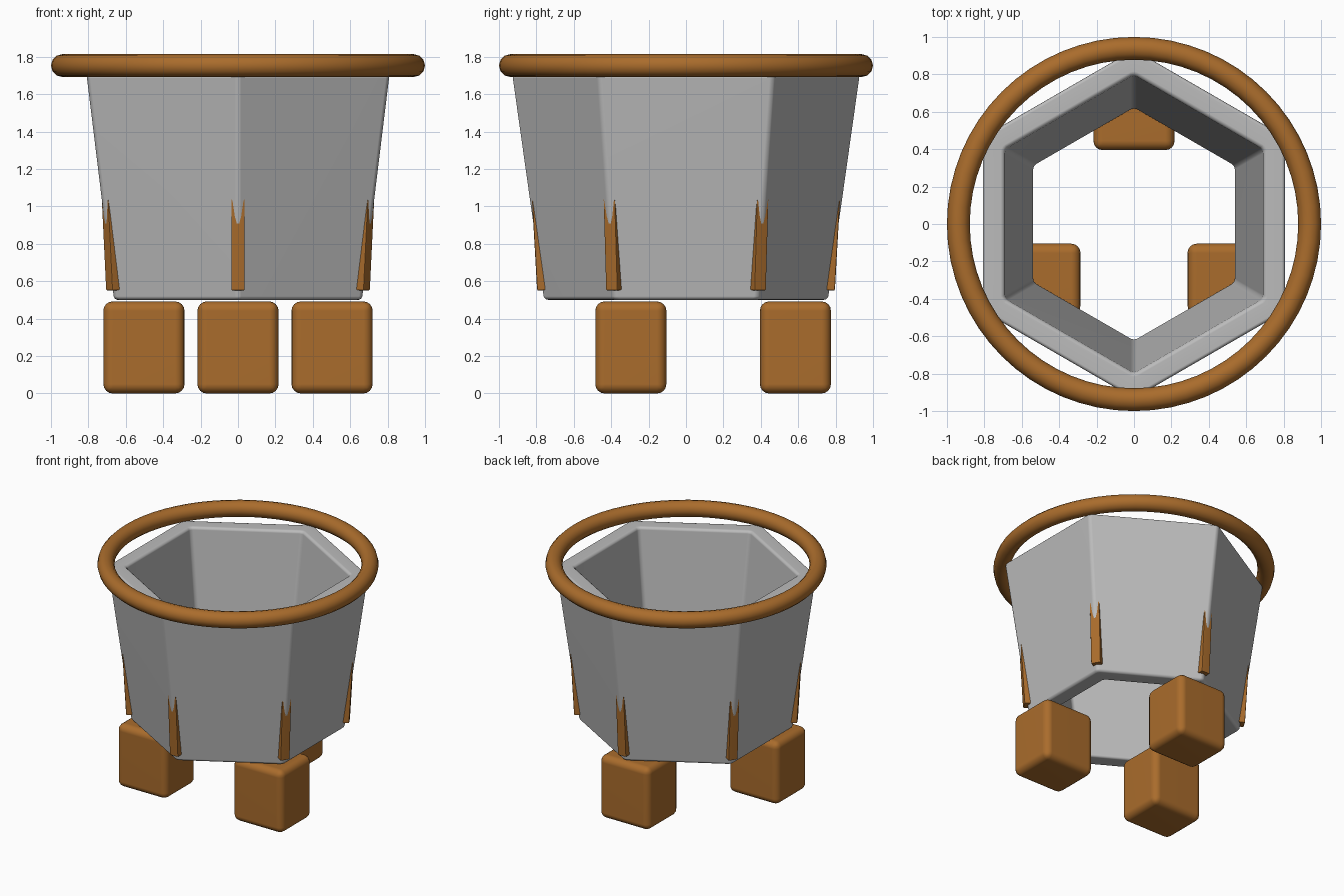
import bpy, bmesh
from math import pi, cos, sin, radians
from mathutils import Matrix, Vector

cube = bpy.data.objects.get("Cube")
if cube:
    bpy.data.objects.remove(cube, do_unlink=True)


def material(name, color):
    m = bpy.data.materials.new(name)
    m.use_nodes = True
    m.diffuse_color = color
    m.node_tree.nodes["Principled BSDF"].inputs["Base Color"].default_value = color
    return m


wood = material("warm wood", (0.40, 0.15, 0.025, 1))
stone = material("grey stone", (0.50, 0.50, 0.50, 1))


def finish(bm, name, mat, bevel=0, segments=3):
    """Round the edges, smooth the shading and link the part."""
    if bevel:
        bmesh.ops.bevel(bm, geom=bm.edges[:], offset=bevel, segments=segments,
                        profile=0.5, affect='EDGES', clamp_overlap=True)
    bmesh.ops.recalc_face_normals(bm, faces=bm.faces)
    mesh = bpy.data.meshes.new(name)
    bm.to_mesh(mesh)
    bm.free()
    obj = bpy.data.objects.new(name, mesh)
    bpy.context.collection.objects.link(obj)
    mesh.materials.append(mat)
    bpy.ops.object.select_all(action='DESELECT')
    obj.select_set(True)
    bpy.context.view_layer.objects.active = obj
    bpy.ops.object.shade_smooth_by_angle(angle=radians(40))
    if bevel:
        weighted = obj.modifiers.new("Weighted normals", 'WEIGHTED_NORMAL')
        weighted.keep_sharp = True
    return obj


def sweep(profile, sides, start=0):
    """Turn a closed (radius, height) profile around the z axis."""
    bm = bmesh.new()
    rows = []
    for i in range(sides):
        a = start + 2 * pi * i / sides
        rows.append([bm.verts.new((r * cos(a), r * sin(a), z)) for r, z in profile])
    n = len(profile)
    for i in range(sides):
        p, q = rows[i], rows[(i + 1) % sides]
        for j in range(n):
            k = (j + 1) % n
            bm.faces.new((p[j], q[j], q[k], p[k]))
    return bm


def box(size, matrix):
    bm = bmesh.new()
    bmesh.ops.create_cube(bm, size=1, matrix=matrix @ Matrix.Diagonal((*size, 1)))
    return bm


# Six-sided tapered wall, open at the top and the bottom
wall = [(0.765, 0.5), (0.935, 1.705), (0.80, 1.705), (0.62, 0.5)]
finish(sweep(wall, 6, pi / 6), "bucket_wall", stone, 0.02)

# Round rim hoop
hoop = [(0.939 + 0.061 * cos(2 * pi * i / 12), 1.753 + 0.061 * sin(2 * pi * i / 12))
        for i in range(12)]
finish(sweep(hoop, 64), "rim_hoop", wood)

# Three rounded block feet
for name, x, y in (("left_foot", 0.503, -0.295), ("right_foot", -0.503, -0.295),
                   ("back_foot", 0, 0.585)):
    finish(box((0.434, 0.38, 0.492), Matrix.Translation((x, y, 0.246))),
           name, wood, 0.05, 4)

# Corner slats that lean outwards and sink into the wall
for i in range(6):
    lean = (Matrix.Rotation(pi / 6 + i * pi / 3, 4, 'Z')
            @ Matrix.Translation(Vector((0.796, 0, 0.55)))
            @ Matrix.Rotation(radians(3.2), 4, 'Y')
            @ Matrix.Translation((-0.04, 0, 0.31)))
    finish(box((0.08, 0.072, 0.62), lean), f"corner_slat_{i + 1}", wood, 0.007, 2)
